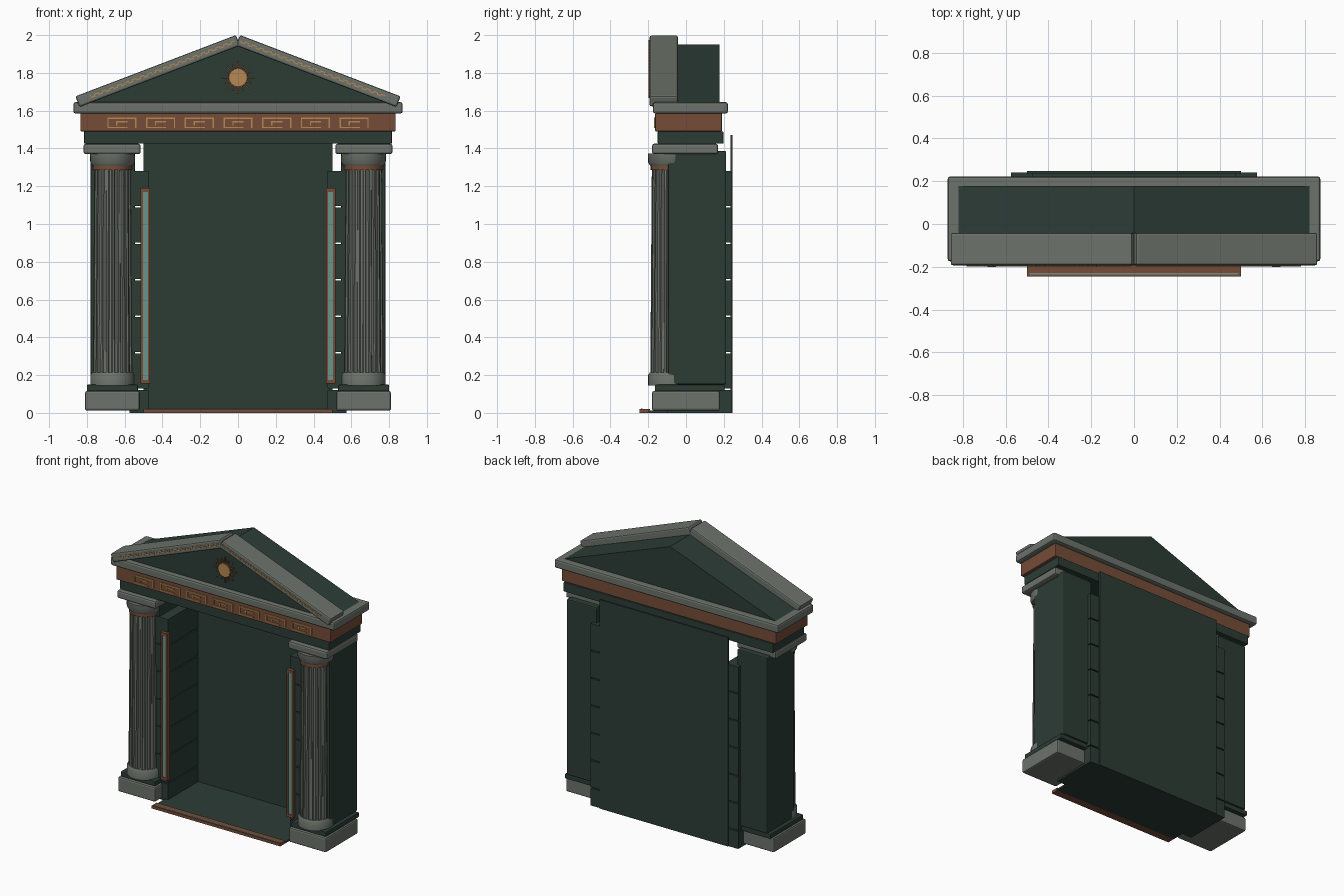
import bpy, bmesh, math
from mathutils import Matrix

cube = bpy.data.objects.get("Cube")
if cube:
    bpy.data.objects.remove(cube, do_unlink=True)


def material(name, rgb):
    m = bpy.data.materials.new(name)
    m.use_nodes = True
    m.diffuse_color = (*rgb, 1)
    bsdf = m.node_tree.nodes["Principled BSDF"]
    bsdf.inputs["Base Color"].default_value = (*rgb, 1)
    bsdf.inputs["Roughness"].default_value = 0.7
    return m


GREEN = material("dark green stone", (0.025, 0.045, 0.036))
GREY = material("grey stone", (0.15, 0.17, 0.145))
COPPER = material("copper", (0.18, 0.072, 0.04))
GOLD = material("gold", (0.46, 0.25, 0.085))
TEAL = material("teal glass", (0.14, 0.30, 0.26))


def finish(bm, name, mat, bevel=0.0, smooth=False):
    bmesh.ops.recalc_face_normals(bm, faces=bm.faces)
    mesh = bpy.data.meshes.new(name)
    bm.to_mesh(mesh)
    bm.free()
    mesh.materials.append(mat)
    ob = bpy.data.objects.new(name, mesh)
    bpy.context.collection.objects.link(ob)
    if bevel:
        mod = ob.modifiers.new("Bevel", "BEVEL")
        mod.width = bevel
        mod.segments = 2
    if smooth:
        bpy.ops.object.select_all(action="DESELECT")
        ob.select_set(True)
        bpy.context.view_layer.objects.active = ob
        bpy.ops.object.shade_smooth_by_angle(angle=math.radians(35))
    return ob


def add_box(bm, x, y, z, matrix=Matrix()):
    """Add a box spanning the (low, high) pairs x, y, z."""
    spans = (x, y, z)
    centre = [(a + b) / 2 for a, b in spans]
    size = [b - a for a, b in spans]
    m = matrix @ Matrix.Translation(centre) @ Matrix.Diagonal((*size, 1))
    bmesh.ops.create_cube(bm, size=1, matrix=m)


def box(name, x, y, z, mat, bevel=0.0):
    bm = bmesh.new()
    add_box(bm, x, y, z)
    return finish(bm, name, mat, bevel)


def loft(name, rings, mat, smooth=False):
    """Skin a list of closed rings of points, capping both ends."""
    bm = bmesh.new()
    loops = [[bm.verts.new(p) for p in ring] for ring in rings]
    n = len(loops[0])
    for a, b in zip(loops, loops[1:]):
        for i in range(n):
            j = (i + 1) % n
            bm.faces.new((a[i], a[j], b[j], b[i]))
    bm.faces.new(loops[0])
    bm.faces.new(loops[-1])
    return finish(bm, name, mat, smooth=smooth)


def round_ring(cx, cy, z, r, n=32):
    return [(cx + r * math.cos(2 * math.pi * i / n),
             cy + r * math.sin(2 * math.pi * i / n), z) for i in range(n)]


def fluted_ring(cx, cy, z, r, flutes=20):
    ring = []
    for i in range(flutes):
        for offset, depth in ((0.0, 1.0), (0.3, 1.0), (0.45, 0.93), (0.85, 0.93)):
            a = 2 * math.pi * (i + offset) / flutes
            ring.append((cx + r * depth * math.cos(a), cy + r * depth * math.sin(a), z))
    return ring


# Floor slab, threshold and back panel
box("floor", (-0.5, 0.5), (-0.2, 0.24), (0, 0.012), GREEN)
box("threshold", (-0.5, 0.5), (-0.245, -0.19), (0, 0.02), COPPER)
box("threshold_inlay", (-0.49, 0.49), (-0.237, -0.23), (0.02, 0.023), TEAL)
box("back_panel", (-0.5, 0.5), (0.235, 0.247), (0, 1.47), GREEN)

# Each side: plinth, pier, half column, panelled jamb and lit trim
for s, side in ((1, "left"), (-1, "right")):
    def span(a, b):
        return (min(s * a, s * b), max(s * a, s * b))

    box(side + "_plinth", span(0.52, 0.81), (-0.18, 0.18), (0.012, 0.115), GREY, 0.01)
    box(side + "_pier_foot", span(0.53, 0.8), (-0.165, 0.205), (0.115, 0.15), GREEN, 0.006)
    box(side + "_pier", span(0.545, 0.78), (-0.095, 0.213), (0.15, 1.387), GREEN, 0.008)
    box(side + "_abacus", span(0.515, 0.818), (-0.18, 0.17), (1.37, 1.425), GREY, 0.012)

    cx, cy = s * 0.665, -0.083
    loft(side + "_column_base", [round_ring(cx, cy, z, r) for z, r in
         ((0.145, 0.117), (0.2, 0.117), (0.215, 0.108))], GREY, True)
    loft(side + "_column_shaft", [fluted_ring(cx, cy, 0.21, 0.106),
         fluted_ring(cx, cy, 1.295, 0.098)], GREY)
    loft(side + "_column_ring", [round_ring(cx, cy, z, 0.104) for z in (1.287, 1.31)],
         COPPER, True)
    loft(side + "_capital", [round_ring(cx, cy, z, r) for z, r in
         ((1.31, 0.108), (1.325, 0.117), (1.372, 0.119))], GREY, True)

    bm = bmesh.new()
    pitch = 0.193
    for i in range(7):
        top = 1.28 - i * pitch
        add_box(bm, span(0.475, 0.575), (-0.1, 0.24), (max(0, top - pitch + 0.008), top))
    finish(bm, side + "_jamb_panels", GREEN)

    # Trim is a frame of four bars around a glass strip
    bm = bmesh.new()
    for x in ((0.465, 0.477), (0.503, 0.515)):
        add_box(bm, span(*x), (-0.125, -0.09), (0.155, 1.19))
    for z in ((0.155, 0.175), (1.17, 1.19)):
        add_box(bm, span(0.477, 0.503), (-0.125, -0.09), z)
    finish(bm, side + "_trim_frame", COPPER)
    box(side + "_trim_glass", span(0.477, 0.503), (-0.12, -0.095), (0.175, 1.17), TEAL)

# Entablature
box("lintel", (-0.815, 0.815), (-0.15, 0.198), (1.425, 1.49), GREEN, 0.004)
box("frieze", (-0.835, 0.835), (-0.163, 0.19), (1.49, 1.588), COPPER, 0.005)
box("cornice", (-0.872, 0.872), (-0.175, 0.222), (1.585, 1.645), GREY, 0.012)

# Key pattern on the frieze
bm = bmesh.new()
t = 0.007
for i in range(-3, 4):
    x = i * 0.205
    l, r, lo, hi = x - 0.077, x + 0.077, 1.507, 1.563
    bars = (((l, r), (hi - t, hi)), ((l, l + t), (lo, hi)),
            ((l, x + 0.03), (lo, lo + t)), ((r - t, r), (lo, hi)),
            ((x - 0.03, x + 0.03), (1.537, 1.537 + t)),
            ((x - 0.03, x - 0.03 + t), (1.522, 1.54)))
    for bx, bz in bars:
        add_box(bm, bx, (-0.17, -0.16), bz)
finish(bm, "frieze_key_pattern", GOLD)

# Pediment body
outline = ((-0.82, 1.645), (0.82, 1.645), (0, 1.95))
loft("pediment", [[(x, y, z) for x, z in outline] for y in (-0.14, 0.177)], GREEN)

# Sloping cornices with a gold running band
slope = math.radians(20.9)
for s, side in ((1, "left"), (-1, "right")):
    place = Matrix.Translation((s * 0.425, 0, 1.81)) @ Matrix.Rotation(s * slope, 4, "Y")
    bm = bmesh.new()
    add_box(bm, (-0.455, 0.455), (-0.193, -0.042), (-0.03, 0.03), place)
    finish(bm, side + "_sloping_cornice", GREY, 0.01)
    bm = bmesh.new()
    count, step = 38, 0.0215
    for i in range(count):
        x = (i - count / 2) * step + s * -0.03
        z = 0.0045 if i % 2 else -0.0045
        add_box(bm, (x, x + step), (-0.198, -0.19), (z - 0.003, z + 0.003), place)
        add_box(bm, (x - 0.002, x + 0.002), (-0.198, -0.19), (-0.0075, 0.0075), place)
    finish(bm, side + "_gold_band", GOLD)

# Sun emblem
bm = bmesh.new()
for i in range(16):
    turn = Matrix.Translation((0, 0, 1.775)) @ Matrix.Rotation(i * math.pi / 8, 4, "Y")
    length = 0.088 if i % 2 == 0 else 0.074
    add_box(bm, (0.04, length), (-0.148, -0.138), (-0.004, 0.004), turn)
finish(bm, "sun_rays", COPPER)


def disc(name, r, front, mat):
    rings = [[(x, y, 1.775 + z) for x, z, _ in round_ring(0, 0, 0, r)]
             for y in (front, -0.138)]
    loft(name, rings, mat, True)


disc("sun_rim", 0.051, -0.15, COPPER)
disc("sun_disc", 0.045, -0.155, GOLD)
